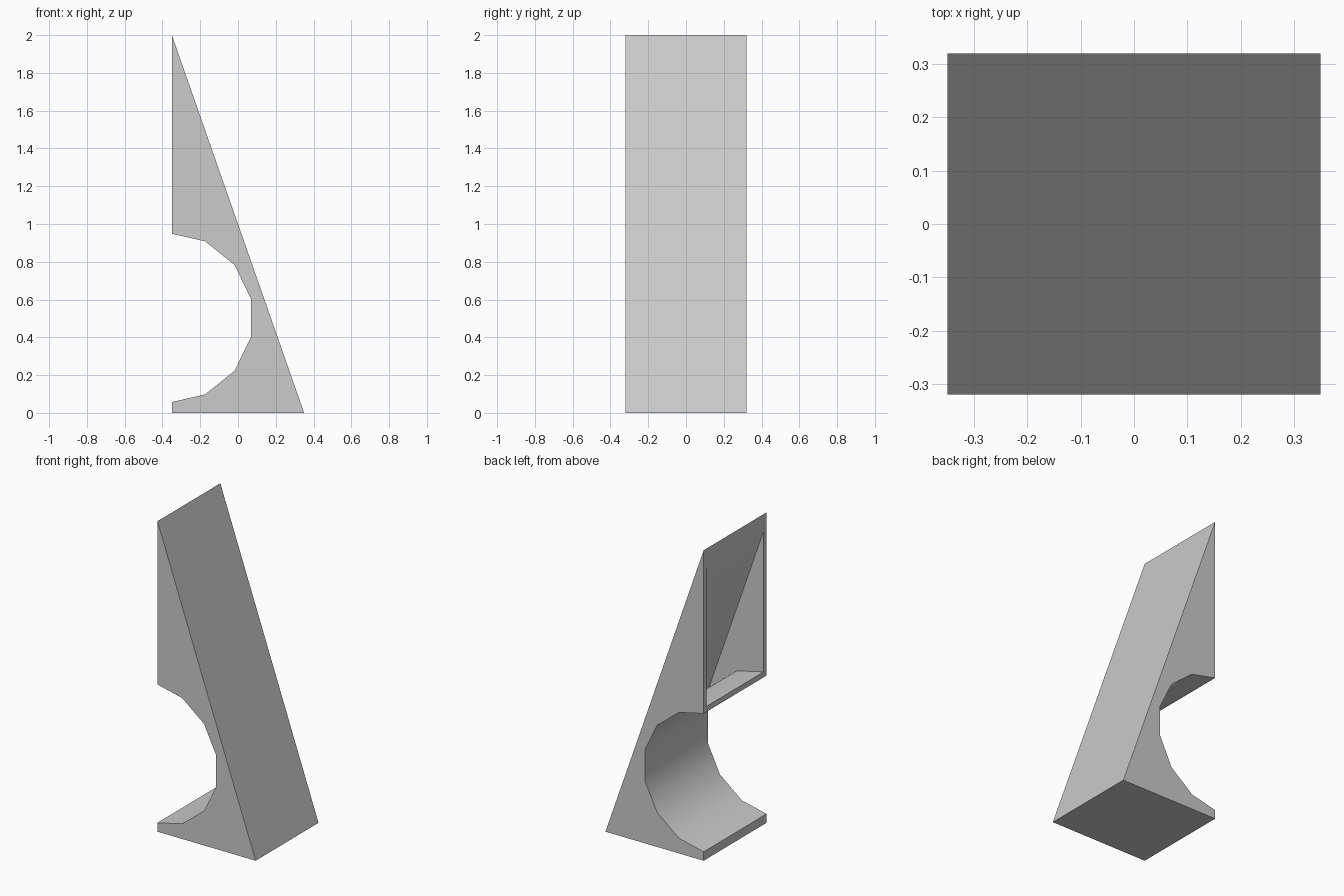
import bpy, bmesh, math

if "Cube" in bpy.data.objects:
    bpy.data.objects.remove(bpy.data.objects["Cube"])

BACK_X, HALF_Y, HEIGHT = -0.35, 0.32, 2.0
WALL = 0.035
CX, CZ, RADIUS = -0.37, 0.503, 0.45
STEP = 2 * math.pi / 14


def arc_point(radius, k):
    return CX + radius * math.cos(k * STEP), CZ + radius * math.sin(k * STEP)


def arc_end(radius):
    # height of the facet beside the crown where it meets the upright face
    return radius - (BACK_X - CX) * math.tan(STEP / 2)


def prism(name, profile, half_depth):
    bm = bmesh.new()
    face = bm.faces.new([bm.verts.new((x, -half_depth, z)) for x, z in profile])
    out = bmesh.ops.extrude_face_region(bm, geom=[face])
    moved = [v for v in out["geom"] if isinstance(v, bmesh.types.BMVert)]
    bmesh.ops.translate(bm, verts=moved, vec=(0, 2 * half_depth, 0))
    bmesh.ops.recalc_face_normals(bm, faces=bm.faces)
    mesh = bpy.data.meshes.new(name)
    bm.to_mesh(mesh)
    bm.free()
    obj = bpy.data.objects.new(name, mesh)
    bpy.context.collection.objects.link(obj)
    return obj


grey = bpy.data.materials.new("light_grey")
grey.use_nodes = True
colour = (0.6, 0.6, 0.6, 1)
grey.diffuse_color = colour
grey.node_tree.nodes["Principled BSDF"].inputs["Base Color"].default_value = colour

# Wedge with a faceted round notch
top = arc_end(RADIUS)
profile = [(BACK_X, 0), (-BACK_X, 0), (BACK_X, HEIGHT), (BACK_X, CZ + top)]
profile += [arc_point(RADIUS, k) for k in (2.5, 1.5, 0.5, -0.5, -1.5, -2.5)]
profile.append((BACK_X, CZ - top))
wedge = prism("wedge_support", profile, HALF_Y)
wedge.data.materials.append(grey)

# Hollow above the notch, keeping an even wall thickness
inner = RADIUS + WALL
floor = CZ + arc_end(inner)
outside = BACK_X - 0.1
pocket = [(outside, HEIGHT - 0.11), (outside, floor), (BACK_X, floor)]
pocket += [arc_point(inner, k) for k in (2.5, 1.5)]
pocket += [(0.088, 0.64), (BACK_X, HEIGHT - 0.11)]
cutter = prism("pocket_cutter", pocket, HALF_Y - 0.03)
cutter.data.materials.append(grey)
cutter.hide_render = True

cut = wedge.modifiers.new("pocket", "BOOLEAN")
cut.operation = "DIFFERENCE"
cut.solver = "EXACT"
cut.object = cutter

bpy.ops.object.select_all(action="DESELECT")
wedge.select_set(True)
bpy.context.view_layer.objects.active = wedge
bpy.ops.object.modifier_apply(modifier=cut.name)
bpy.data.objects.remove(cutter)
bpy.ops.object.shade_smooth_by_angle(angle=math.radians(35))
